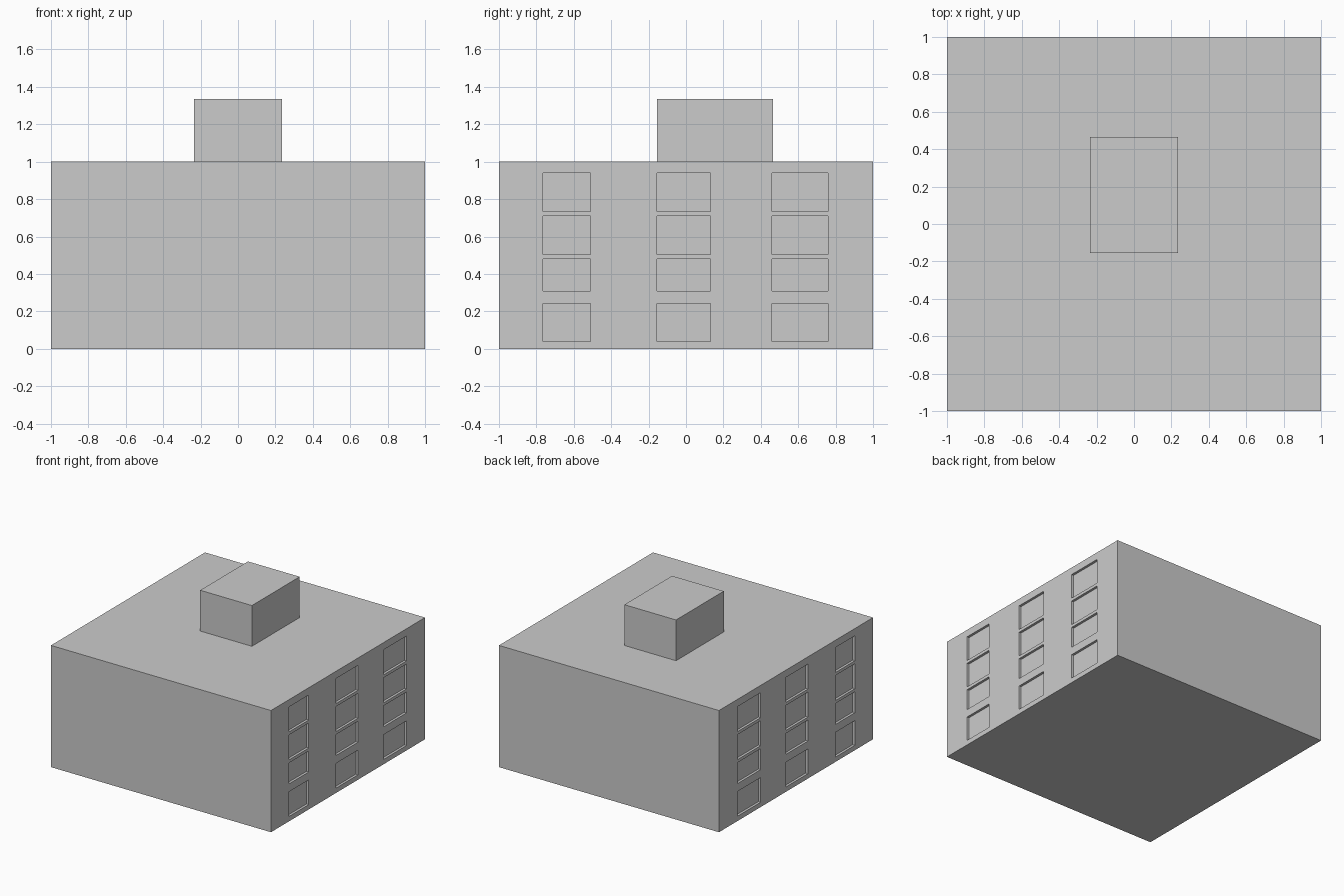
import bpy

if "Cube" in bpy.data.objects:
    bpy.data.objects.remove(bpy.data.objects["Cube"])

COLS = [(-0.765, -0.51), (-0.155, 0.13), (0.46, 0.76)]
ROWS = [(0.04, 0.243), (0.308, 0.48), (0.505, 0.71), (0.735, 0.94)]
DEPTH = 0.02


def box(name, x, y, z):
    """Box spanning the given (min, max) ranges."""
    spans = (x, y, z)
    bpy.ops.mesh.primitive_cube_add(size=1, location=[(a + b) / 2 for a, b in spans])
    obj = bpy.context.object
    obj.name = name
    obj.scale = [b - a for a, b in spans]
    bpy.ops.object.transform_apply(location=True, rotation=False, scale=True)
    return obj


# main block and rooftop room
body = box("building_body", (-1, 1), (-1, 1), (0, 1))
box("rooftop_room", (-0.235, 0.235), (-0.155, 0.465), (1, 1.335))

# window cutters on both sides
cutters = []
for x in ((1 - DEPTH, 1.1), (-1.1, -1 + DEPTH)):
    for y in COLS:
        for z in ROWS:
            cutters.append(box("window_cutter", x, y, z))
bpy.ops.object.select_all(action='DESELECT')
for c in cutters:
    c.select_set(True)
bpy.context.view_layer.objects.active = cutters[0]
bpy.ops.object.join()
cutter = bpy.context.object
cutter.hide_render = True

# carve the shallow window recesses
mod = body.modifiers.new("window_recesses", 'BOOLEAN')
mod.operation = 'DIFFERENCE'
mod.solver = 'EXACT'
mod.object = cutter
bpy.context.view_layer.objects.active = body
bpy.ops.object.modifier_apply(modifier=mod.name)
bpy.data.objects.remove(cutter, do_unlink=True)
